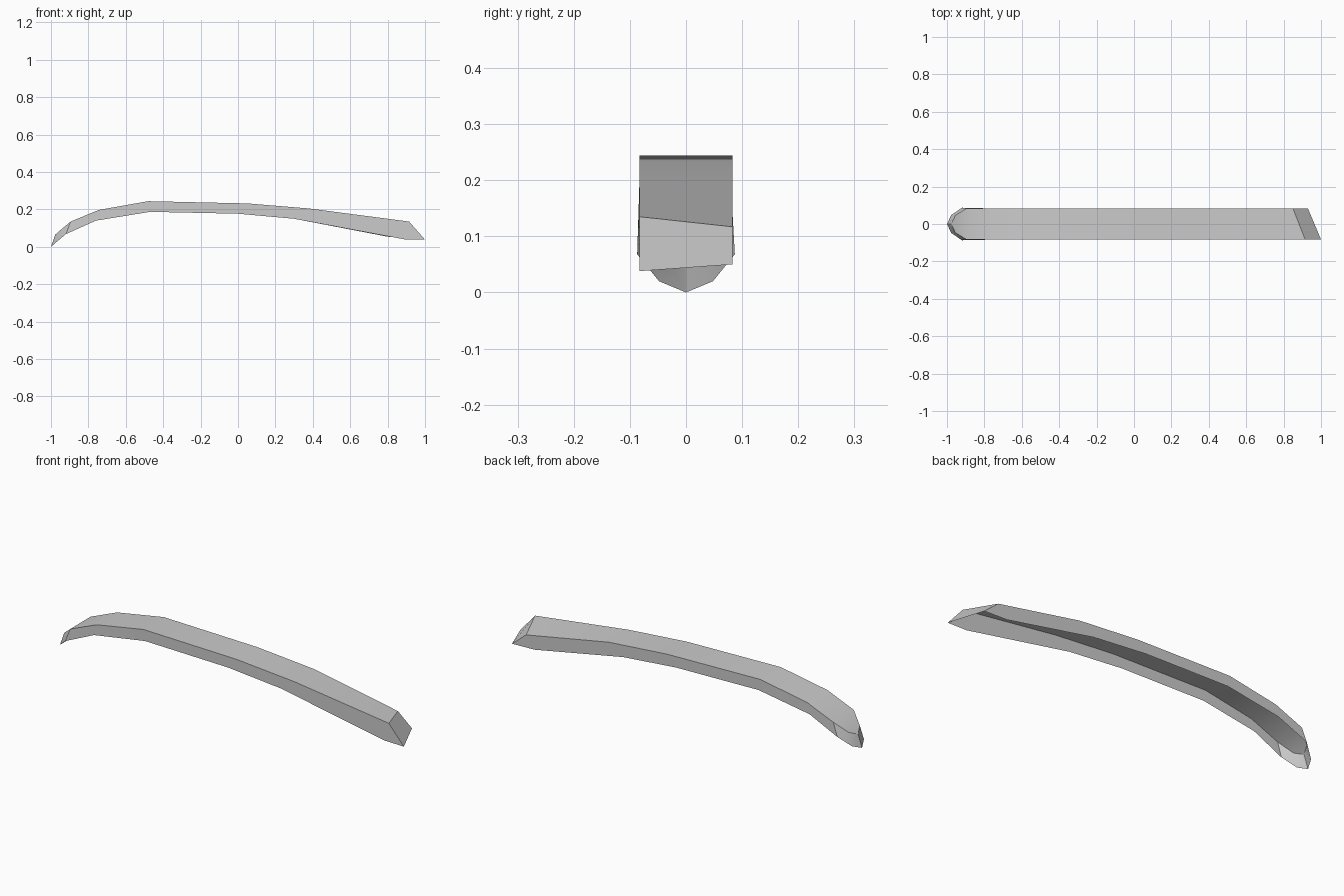
import bpy
import bmesh
import math

cube = bpy.data.objects.get("Cube")
if cube:
    bpy.data.objects.remove(cube, do_unlink=True)

# One plain grey material
grey = bpy.data.materials.new("plain grey")
grey.use_nodes = True
colour = (0.6, 0.6, 0.6, 1)
grey.diffuse_color = colour
grey.node_tree.nodes["Principled BSDF"].inputs["Base Color"].default_value = colour

# Side profile of the arched cover: (top x, top z, bottom x, bottom z)
STATIONS = [
    (-0.895, 0.135, -0.92, 0.068),
    (-0.745, 0.197, -0.76, 0.14),
    (-0.48, 0.244, -0.47, 0.187),
    (0.05, 0.232, 0.0, 0.177),
    (0.38, 0.205, 0.3, 0.15),
]
HALF = 0.083      # half width along the body
FLARE = 0.087     # half width of the lower rim at the nose

bm = bmesh.new()


def side(sign):
    """Wall vertices on one side, as lists of top and bottom vertices."""
    top, low = [], []
    # nose shoulder
    top.append(bm.verts.new((-0.955, sign * 0.046, 0.085)))
    low.append(bm.verts.new((-0.977, sign * 0.048, 0.02)))
    for i, (tx, tz, bx, bz) in enumerate(STATIONS):
        top.append(bm.verts.new((tx, sign * HALF, tz)))
        low.append(bm.verts.new((bx, sign * (FLARE if i == 0 else HALF), bz)))
    # skewed tail: the front side is longer than the back side
    if sign < 0:
        tail = (0.915, 0.135), (0.89, 0.04), (1.0, 0.038)
    else:
        tail = (0.85, 0.117), (0.8, 0.054), (0.93, 0.05)
    (tx, tz), (bx, bz), (ex, ez) = tail
    top.append(bm.verts.new((tx, sign * HALF, tz)))
    low.append(bm.verts.new((bx, sign * HALF, bz)))
    end = bm.verts.new((ex, sign * HALF, ez))
    return top, low, end


front_top, front_low, front_end = side(-1)
back_top, back_low, back_end = side(1)
nose_top = bm.verts.new((-0.977, 0, 0.065))
nose_low = bm.verts.new((-1.0, 0, 0.0))

# Top skin and the two walls, open underneath
for i in range(len(front_top) - 1):
    j = i + 1
    bm.faces.new((front_top[i], front_top[j], back_top[j], back_top[i]))
    bm.faces.new((front_low[i], front_low[j], front_top[j], front_top[i]))
    bm.faces.new((back_low[j], back_low[i], back_top[i], back_top[j]))

# Pointed nose
bm.faces.new((nose_top, front_top[0], back_top[0]))
bm.faces.new((nose_low, front_low[0], front_top[0], nose_top))
bm.faces.new((back_low[0], nose_low, nose_top, back_top[0]))

# Sloping tail
bm.faces.new((front_low[-1], front_end, front_top[-1]))
bm.faces.new((back_end, back_low[-1], back_top[-1]))
bm.faces.new((front_top[-1], front_end, back_end, back_top[-1]))

mesh = bpy.data.meshes.new("arched_cover")
bm.to_mesh(mesh)
bm.free()
mesh.materials.append(grey)
cover = bpy.data.objects.new("arched_cover", mesh)
bpy.context.collection.objects.link(cover)

# Smooth the gentle curve, keep the corners crisp
bpy.context.view_layer.objects.active = cover
cover.select_set(True)
bpy.ops.object.shade_smooth_by_angle(angle=math.radians(30))
